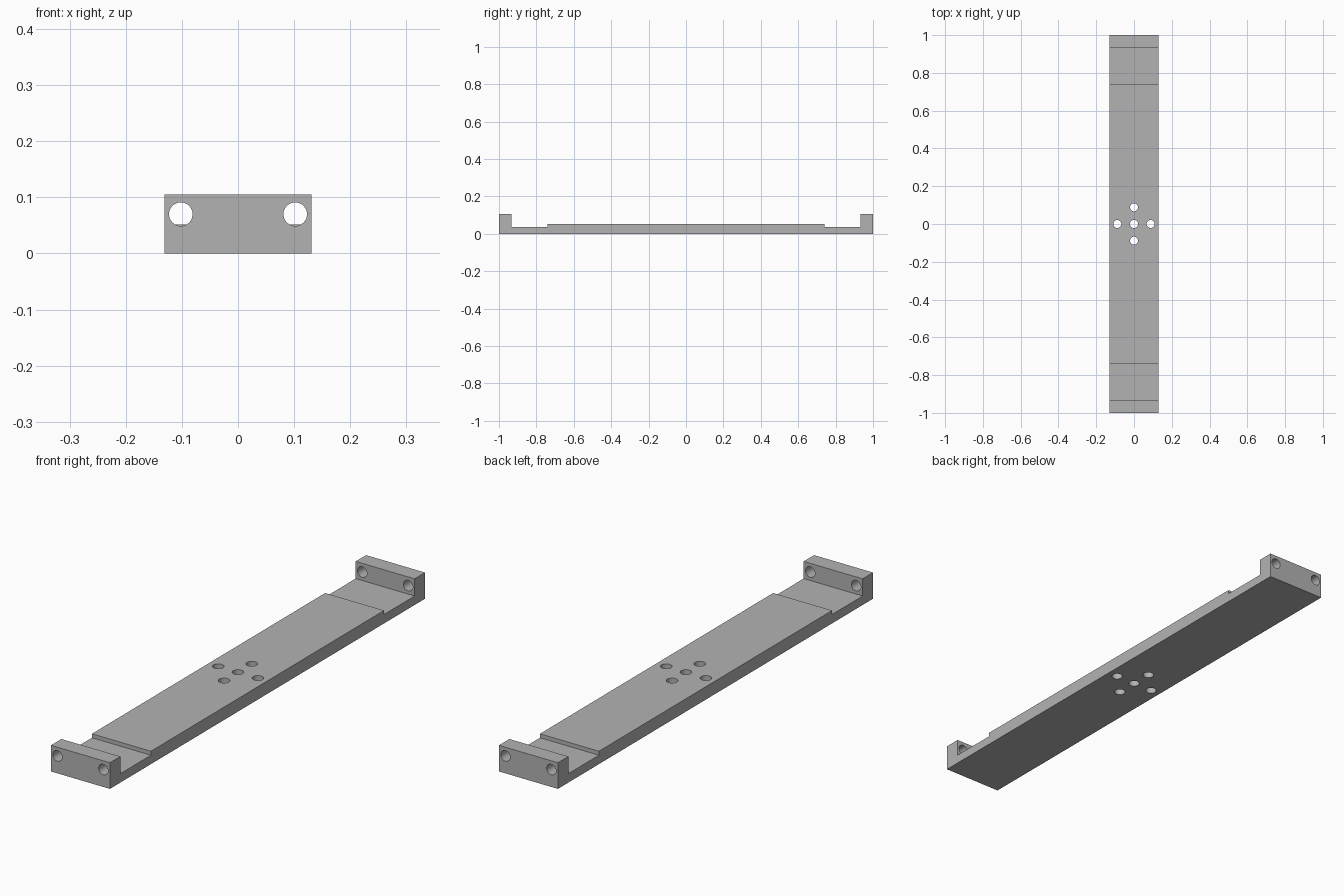
import bpy, bmesh
from math import pi
from mathutils import Matrix, Vector

cube = bpy.data.objects.get("Cube")
if cube:
    bpy.data.objects.remove(cube, do_unlink=True)

WIDTH = 0.262
HOLE_R = 0.021

grey = bpy.data.materials.new("plain grey")
grey.use_nodes = True
colour = (0.45, 0.45, 0.45, 1)
grey.diffuse_color = colour
grey.node_tree.nodes["Principled BSDF"].inputs["Base Color"].default_value = colour


def make_object(name, bm):
    bmesh.ops.recalc_face_normals(bm, faces=bm.faces)
    mesh = bpy.data.meshes.new(name)
    bm.to_mesh(mesh)
    bm.free()
    mesh.materials.append(grey)
    obj = bpy.data.objects.new(name, mesh)
    bpy.context.collection.objects.link(obj)
    return obj


def add_drill(bm, centre, depth, turn=Matrix.Identity(4)):
    bmesh.ops.create_cone(bm, cap_ends=True, segments=48, radius1=HOLE_R, radius2=HOLE_R,
                          depth=depth, matrix=Matrix.Translation(centre) @ turn)


# Bracket: stepped side profile, mirrored end to end and extruded across
half = [(0.74, 0.052), (0.74, 0.036), (0.934, 0.036), (0.934, 0.105), (1, 0.105), (1, 0)]
profile = half + [(-y, z) for y, z in reversed(half)]
bm = bmesh.new()
face = bm.faces.new([bm.verts.new((-WIDTH / 2, y, z)) for y, z in profile])
side = bmesh.ops.extrude_face_region(bm, geom=[face])
bmesh.ops.translate(bm, vec=Vector((WIDTH, 0, 0)),
                    verts=[v for v in side["geom"] if isinstance(v, bmesh.types.BMVert)])
bracket = make_object("mounting_bracket", bm)

# Drills: a cross of five holes in the plate and two through each end lug
bm = bmesh.new()
for x, y in [(0, 0), (1, 0), (-1, 0), (0, 1), (0, -1)]:
    add_drill(bm, Vector((x, y, 0)) * 0.088, 0.3)
for x in (-0.102, 0.102):
    for y in (-0.967, 0.967):
        add_drill(bm, Vector((x, y, 0.07)), 0.12, Matrix.Rotation(pi / 2, 4, "X"))
drills = make_object("hole_cutter", bm)
drills.hide_render = True

# Cut the holes, then discard the cutter
cut = bracket.modifiers.new("holes", "BOOLEAN")
cut.operation = "DIFFERENCE"
cut.solver = "EXACT"
cut.object = drills
bpy.ops.object.select_all(action="DESELECT")
bracket.select_set(True)
bpy.context.view_layer.objects.active = bracket
bpy.ops.object.modifier_apply(modifier=cut.name)
bpy.data.objects.remove(drills, do_unlink=True)
bpy.ops.object.shade_smooth_by_angle(angle=pi / 6)
